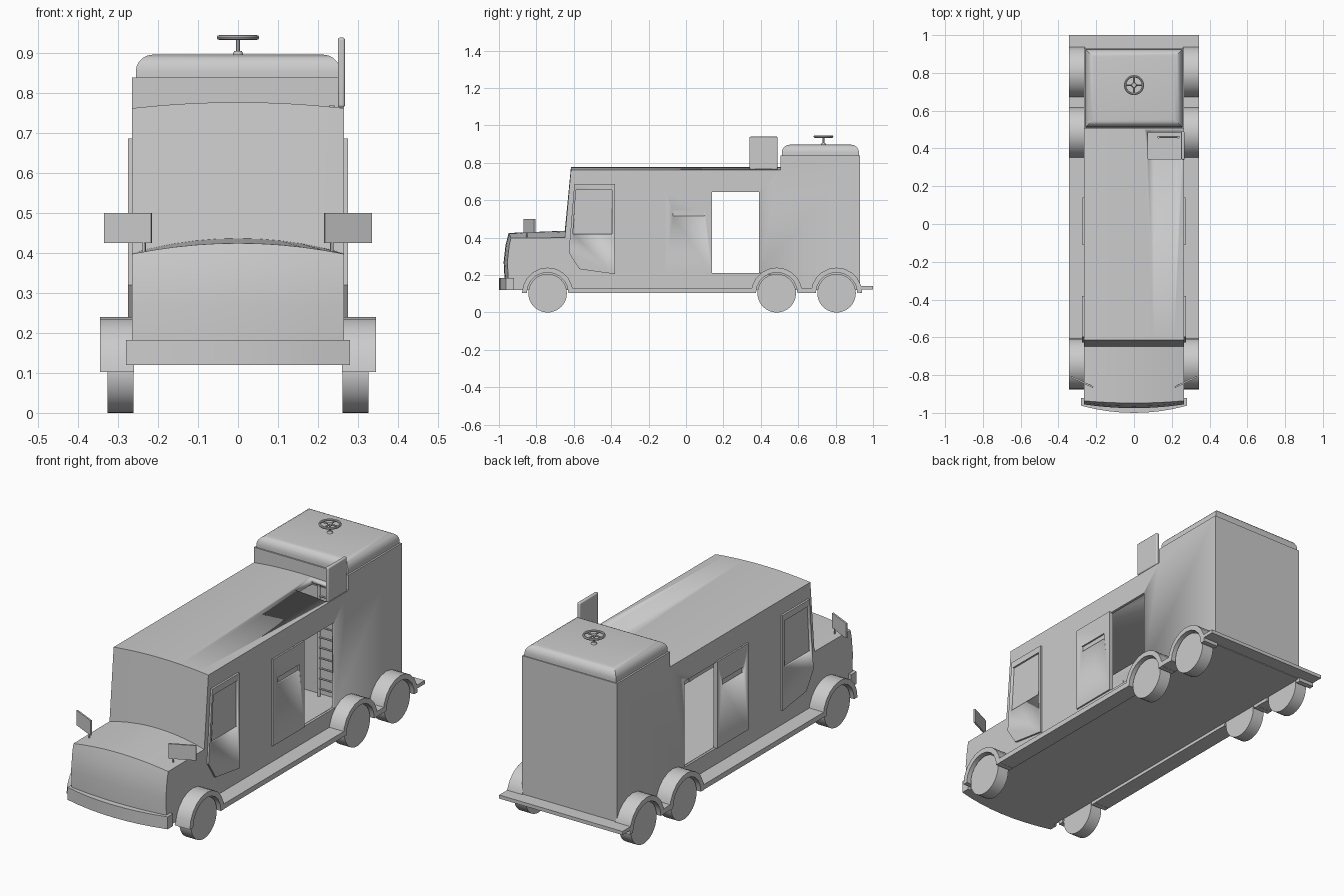
import bpy, bmesh, math
from mathutils import Vector, Matrix

if "Cube" in bpy.data.objects:
    bpy.data.objects.remove(bpy.data.objects["Cube"])


def finish(name, bm, mirror=False):
    bmesh.ops.recalc_face_normals(bm, faces=bm.faces)
    me = bpy.data.meshes.new(name)
    bm.to_mesh(me)
    bm.free()
    ob = bpy.data.objects.new(name, me)
    bpy.context.collection.objects.link(ob)
    if mirror:
        ob.modifiers.new("Mirror", 'MIRROR')
    return ob


def loft(name, rings, mirror=False):
    """Skin matching closed outlines and cap both ends."""
    bm = bmesh.new()
    vs = [[bm.verts.new(p) for p in r] for r in rings]
    n = len(vs[0])
    for a, b in zip(vs, vs[1:]):
        for i in range(n):
            j = (i + 1) % n
            bm.faces.new((a[i], a[j], b[j], b[i]))
    bm.faces.new(vs[0])
    bm.faces.new(vs[-1])
    return finish(name, bm, mirror)


def side_prism(name, yz, x0, x1, mirror=True):
    return loft(name, [[(x, y, z) for y, z in yz] for x in (x0, x1)], mirror)


def box(name, x, y, z, mirror=False):
    pts = [(y[0], z[0]), (y[1], z[0]), (y[1], z[1]), (y[0], z[1])]
    return side_prism(name, pts, x[0], x[1], mirror)


def rod(name, a, b, r, r2=None, seg=12, mirror=False):
    a, b = Vector(a), Vector(b)
    d = b - a
    bm = bmesh.new()
    m = Matrix.Translation((a + b) / 2) @ d.to_track_quat('Z', 'Y').to_matrix().to_4x4()
    bmesh.ops.create_cone(bm, cap_ends=True, segments=seg, radius1=r,
                          radius2=r if r2 is None else r2, depth=d.length, matrix=m)
    return finish(name, bm, mirror)


def cut(ob, cutter):
    cutter.hide_render = True
    cutter.display_type = 'WIRE'
    m = ob.modifiers.new("Cut", 'BOOLEAN')
    m.operation, m.object, m.solver = 'DIFFERENCE', cutter, 'EXACT'


# Main body: side profile lofted across x, with crowned hood, nose and roof
def profile(x):
    d = (x / 0.265) ** 2
    roof = 0.778 - 0.015 * d
    yz = [(0.93, 0.12), (0.93, 0.84), (0.505, 0.84), (0.505, roof), (-0.615, roof),
          (-0.648, 0.437 - 0.037 * d), (-0.948 + 0.012 * d, 0.425 - 0.027 * d),
          (-0.965 + 0.02 * d, 0.36), (-0.975 + 0.02 * d, 0.27), (-0.967 + 0.02 * d, 0.12)]
    return [(x, y, z) for y, z in yz]


body = loft("body", [profile(0.265 * i / 5) for i in range(-5, 6)])
cut(body, box("cabin_cutter", (-0.252, 0.252), (-0.58, 0.485), (0.21, 0.752)))
cut(body, box("doorway_cutter", (-0.4, 0.4), (0.14, 0.39), (0.212, 0.645)))
cut(body, box("hatch_cutter", (0.075, 0.248), (0.345, 0.484), (0.7, 0.9)))

# Rear raised roof cap with rounded upper edges
cap = box("rear_roof_cap", (-0.256, 0.256), (0.512, 0.925), (0.838, 0.897))
bm = bmesh.new()
bm.from_mesh(cap.data)
top = [e for e in bm.edges if all(v.co.z > 0.89 for v in e.verts)]
bmesh.ops.bevel(bm, geom=top, offset=0.042, segments=5, profile=0.5, affect='EDGES')
bm.to_mesh(cap.data)
bm.free()

# Valve wheel on the rear roof
C = Vector((0, 0.735, 0.94))
rod("valve_base", (0, 0.735, 0.893), (0, 0.735, 0.906), 0.015, 0.01, 16)
rod("valve_stem", (0, 0.735, 0.895), C, 0.005)
rod("valve_hub", C - Vector((0, 0, 0.005)), C + Vector((0, 0, 0.005)), 0.011, seg=16)
for d in (Vector((0.047, 0, 0)), Vector((0, 0.047, 0))):
    rod("valve_spoke", C - d, C + d, 0.004, seg=8)
bpy.ops.mesh.primitive_torus_add(location=C, major_radius=0.047, minor_radius=0.006,
                                 major_segments=32, minor_segments=8)
bpy.context.object.name = "valve_rim"

# Cab doors with recessed windows
cab = side_prism("cab_door", [(-0.597, 0.687), (-0.38, 0.687), (-0.38, 0.205),
                              (-0.57, 0.232), (-0.627, 0.32)], 0.25, 0.275, False)
cut(cab, side_prism("window_cutter", [(-0.588, 0.655), (-0.395, 0.655), (-0.395, 0.42),
                                      (-0.605, 0.42)], 0.266, 0.3, False))
cab.modifiers.new("Mirror", 'MIRROR')

# Sliding doors with a viewing slot
slide = box("sliding_door", (0.26, 0.273), (-0.11, 0.14), (0.213, 0.65))
cut(slide, box("slot_cutter", (0.264, 0.3), (-0.07, 0.1), (0.515, 0.545)))
slide.modifiers.new("Mirror", 'MIRROR')

# Open roof hatch lid
lid = side_prism("hatch_lid", [(0.34, 0.765), (0.49, 0.765), (0.49, 0.94), (0.34, 0.94)],
                 0.25, 0.268, False)
bev = lid.modifiers.new("Bevel", 'BEVEL')
bev.width, bev.segments = 0.006, 3

# Interior ladder below the hatch
for x in (0.13, 0.235):
    rod("ladder_rail", (x, 0.46, 0.21), (x, 0.46, 0.77), 0.007)
for i in range(10):
    z = 0.25 + i * 0.052
    rod("ladder_rung", (0.13, 0.46, z), (0.235, 0.46, z), 0.005, seg=8)

# Front bumper, bowed forward
plan = [(-0.28, -0.92), (0.28, -0.92), (0.28, -0.962)]
plan += [(x, -1 + 0.038 * (x / 0.28) ** 2) for x in (0.21, 0.14, 0.07, 0, -0.07, -0.14, -0.21)]
plan += [(-0.28, -0.962)]
loft("front_bumper", [[(x, y, z) for x, y in plan] for z in (0.12, 0.183)])

# Rear step
box("rear_step", (-0.345, 0.345), (0.925, 1.0), (0.123, 0.141))

# Wheels and fenders
for label, y in (("front", -0.74), ("middle", 0.485), ("rear", 0.805)):
    rod(label + "_wheel", (0.262, y, 0.103), (0.327, y, 0.103), 0.103, seg=40, mirror=True)
    arc = [math.pi * i / 10 for i in range(11)]
    pts = [(y + 0.137 * math.cos(a), 0.103 + 0.137 * math.sin(a)) for a in arc]
    pts += [(y + 0.111 * math.cos(a), 0.103 + 0.111 * math.sin(a)) for a in reversed(arc)]
    side_prism(label + "_fender", pts, 0.26, 0.345)

# Running boards between fenders
for a, b in ((-0.615, 0.36), (0.61, 0.68)):
    box("running_board", (0.26, 0.345), (a, b), (0.104, 0.13), True)

# Side mirrors on short stalks
foot = [(0.218, -0.868), (0.335, -0.812), (0.332, -0.804), (0.215, -0.860)]
loft("side_mirror", [[(x, y, z) for x, y in foot] for z in (0.425, 0.5)], True)
rod("mirror_stalk", (0.235, -0.852, 0.39), (0.235, -0.852, 0.43), 0.004, mirror=True)

# Smooth rounded surfaces, keep edges sharp
for ob in bpy.context.scene.objects:
    ob.select_set(ob.type == 'MESH')
bpy.context.view_layer.objects.active = body
bpy.ops.object.shade_smooth_by_angle(angle=math.radians(30))
